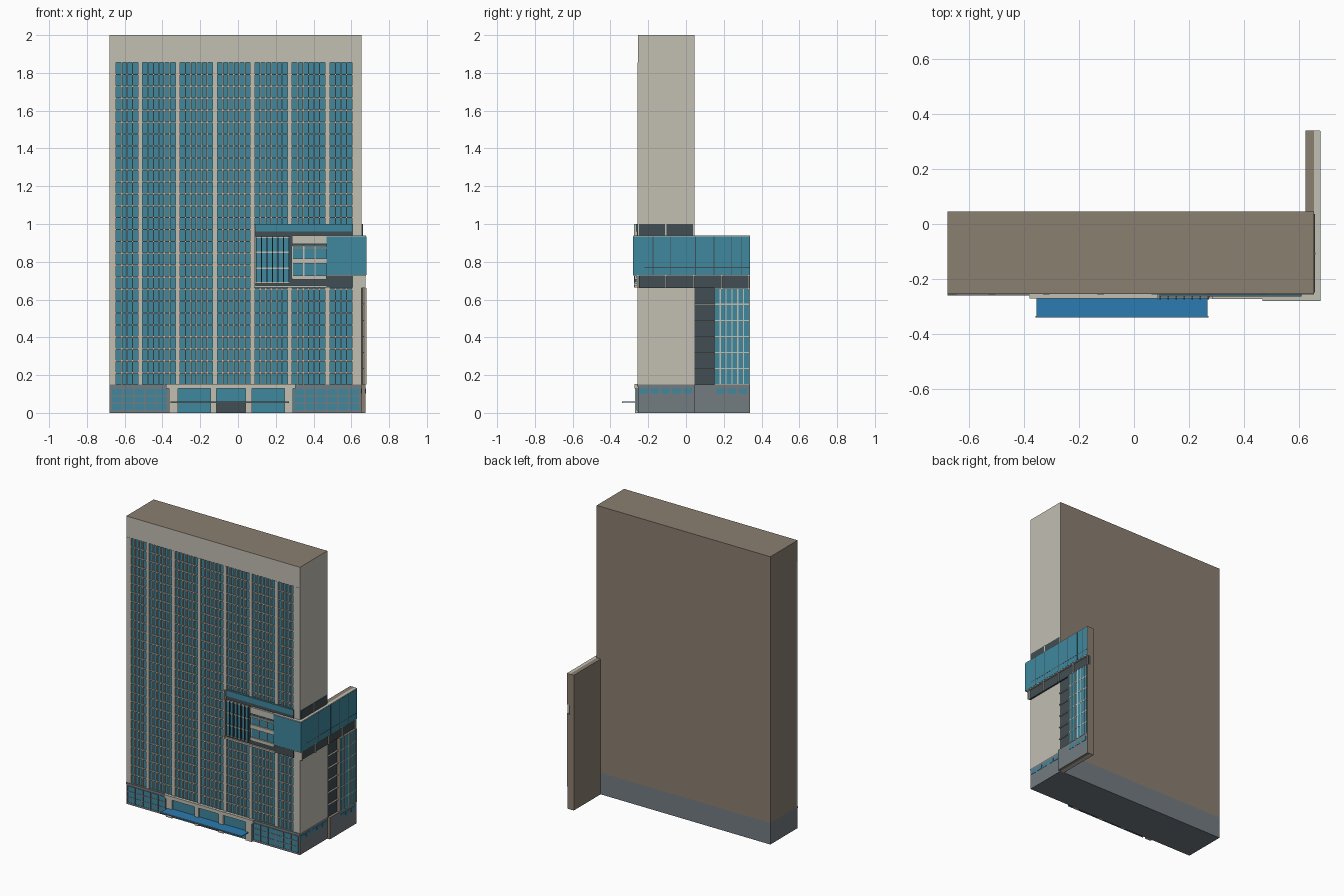
import bpy
import bmesh

cube = bpy.data.objects.get("Cube")
if cube:
    bpy.data.objects.remove(cube)

COLOURS = {
    "beige": (0.54, 0.52, 0.45),
    "brown": (0.26, 0.215, 0.165),
    "teal": (0.05, 0.245, 0.345),
    "dark": (0.054, 0.076, 0.086),
    "grey": (0.17, 0.20, 0.22),
    "blue": (0.025, 0.198, 0.445),
}
NAMES = list(COLOURS)
MATS = []
for key, rgb in COLOURS.items():
    m = bpy.data.materials.new(key)
    m.use_nodes = True
    m.diffuse_color = (*rgb, 1)
    bsdf = next(n for n in m.node_tree.nodes if n.type == "BSDF_PRINCIPLED")
    bsdf.inputs["Base Color"].default_value = (*rgb, 1)
    MATS.append(m)


class Part:
    """One named object assembled from coloured boxes."""

    def __init__(self, name):
        self.name = name
        self.bm = bmesh.new()

    def box(self, x, y, z, colour, rule=None):
        verts = bmesh.ops.create_cube(self.bm, size=1)["verts"]
        for v in verts:
            for i, (lo, hi) in enumerate((x, y, z)):
                v.co[i] = hi if v.co[i] > 0 else lo
        faces = {f for v in verts for f in v.link_faces}
        bmesh.ops.recalc_face_normals(self.bm, faces=list(faces))
        for f in faces:
            f.material_index = NAMES.index(rule(f.normal) if rule else colour)

    def panel(self, side, u, z, d, colour):
        """Box on the front (u along x) or right (u along y); d is its depth range."""
        if side == "front":
            self.box(u, (-d[1], -d[0]), z, colour)
        else:
            self.box(d, u, z, colour)

    def bars(self, side, u, z, d, cols, rows, width, colour, edges=True):
        """Evenly spaced upright and level bars over an area."""
        first = 0 if edges else 1
        for n, (lo, hi), upright in ((cols, u, True), (rows, z, False)):
            for i in range(first, n + 1 - first):
                c = lo + (hi - lo) * i / n
                span = (max(lo, c - width / 2), min(hi, c + width / 2))
                if upright:
                    self.panel(side, span, z, d, colour)
                else:
                    self.panel(side, u, span, (d[0], d[1] - 0.002), colour)

    def finish(self):
        mesh = bpy.data.meshes.new(self.name)
        self.bm.to_mesh(mesh)
        self.bm.free()
        for m in MATS:
            mesh.materials.append(m)
        bpy.context.collection.objects.link(bpy.data.objects.new(self.name, mesh))


def blind_sides(n):
    """Plain brown on the back, left and roof; beige elsewhere."""
    return "brown" if n.y > 0.5 or n.x < -0.5 or n.z > 0.5 else "beige"


def wing_sides(n):
    return "grey" if n.x > 0.5 else "brown"


L, R, BACK = -0.68, 0.655, 0.045

# Tower body, crown and base
p = Part("tower_body")
p.box((L, R), (-0.243, BACK), (0.15, 1.855), "beige", blind_sides)
p.box((L, R), (-0.255, BACK), (1.855, 2.0), "beige", blind_sides)
p.finish()
p = Part("tower_base")
p.box((L, R), (-0.255, BACK), (0, 0.15), "grey")
p.finish()

# Front windows: four panes at each end, groups of six between
GROUPS = [(-0.645, -0.53, 4)]
GROUPS += [(-0.505 + 0.198 * i, -0.332 + 0.198 * i, 6) for i in range(5)]
GROUPS += [(0.487, 0.604, 4)]
glass, wall = Part("front_windows"), Part("front_pillars")
edge = L
for lo, hi, n in GROUPS:
    wall.panel("front", (edge, lo), (0.15, 1.855), (0.243, 0.256), "beige")
    glass.panel("front", (lo, hi), (0.15, 1.855), (0.243, 0.245), "teal")
    wall.bars("front", (lo, hi), (0.15, 1.855), (0.244, 0.255), n, 27, 0.007,
              "beige", edges=False)
    edge = hi
wall.panel("front", (edge, R), (0.15, 1.855), (0.243, 0.256), "beige")
glass.finish()
wall.finish()

# Ground floor glazing either side of the entrance
p = Part("base_windows")
for u, n in (((-0.67, -0.375), 5), ((0.295, 0.645), 6)):
    p.panel("front", u, (0.012, 0.13), (0.255, 0.257), "teal")
    p.bars("front", u, (0.012, 0.13), (0.255, 0.261), n, 3, 0.007, "grey")
for i in range(10):
    y = -0.245 + 0.058 * i
    d = 0.655 if y < 0.14 else 0.675
    p.panel("right", (y, y + 0.045), (0.103, 0.13), (d, d + 0.002), "teal")
p.panel("front", (L, R), (0.14, 0.15), (0.255, 0.26), "grey")
p.finish()

# Entrance with columns, lintel and canopy
p = Part("entrance")
p.panel("front", (-0.365, 0.295), (0, 0.13), (0.255, 0.258), "teal")
p.panel("front", (-0.12, 0.04), (0, 0.055), (0.258, 0.261), "dark")
p.panel("front", (-0.38, 0.305), (0.128, 0.152), (0.255, 0.272), "beige")
for u in ((-0.365, -0.318), (-0.145, -0.115), (0.04, 0.075), (0.245, 0.292)):
    p.panel("front", u, (0, 0.13), (0.255, 0.27), "beige")
p.finish()
p = Part("canopy")
p.box((-0.355, 0.268), (-0.338, -0.258), (0.056, 0.061), "blue")
p.panel("front", (-0.358, 0.271), (0.053, 0.06), (0.335, 0.34), "grey")
p.finish()

# Rear wing: core, window block and recessed dark bay with ledges
p = Part("wing")
p.box((0.625, R), (BACK, 0.34), (0, 0.94), "brown", blind_sides)
p.box((R, 0.675), (0.15, 0.34), (0, 0.66), "brown", wing_sides)
p.box((R, 0.675), (BACK, 0.15), (0, 0.15), "brown", wing_sides)
p.panel("right", (BACK, 0.15), (0.15, 0.66), (R, 0.658), "dark")
for i in range(1, 6):
    z = 0.15 + 0.085 * i
    p.panel("right", (BACK, 0.15), (z - 0.003, z + 0.003), (R, 0.668), "beige")
p.finish()
p = Part("wing_windows")
p.panel("right", (0.15, 0.336), (0.15, 0.66), (0.675, 0.676), "teal")
p.bars("right", (0.15, 0.336), (0.15, 0.66), (0.675, 0.679), 6, 6, 0.006, "beige")
p.finish()

# Dark strips above and below the corner band, with beige dividers
p = Part("band_strips")
p.panel("right", (-0.25, 0.037), (0.935, 1.0), (R, 0.659), "dark")
p.panel("right", (-0.25, 0.336), (0.662, 0.725), (R, 0.666), "dark")
p.panel("right", (-0.112, -0.104), (0.935, 1.0), (R, 0.662), "beige")
for y in (-0.256, -0.108, 0.04, 0.188, 0.331):
    p.panel("right", (y - 0.004, y + 0.004), (0.662, 0.725), (R, 0.675), "beige")
p.finish()

# Glazed band wrapping the front right corner
p = Part("corner_band")
p.box((R, 0.678), (-0.255, 0.34), (0.725, 0.94), "beige",
      lambda n: "brown" if n.y > 0.5 else "beige")
p.panel("front", (0.468, 0.678), (0.725, 0.94), (0.255, 0.278), "beige")
p.panel("front", (0.468, 0.68), (0.73, 0.935), (0.278, 0.28), "teal")
p.panel("right", (-0.28, 0.338), (0.73, 0.935), (0.678, 0.6795), "teal")
for y in (-0.175, -0.083, 0.05, 0.148, 0.24, 0.292):
    p.panel("right", (y - 0.002, y + 0.002), (0.73, 0.935), (0.678, 0.68), "dark")
p.panel("right", (-0.22, 0.338), (0.768, 0.772), (0.678, 0.68), "dark")
p.finish()

# Front bay: dark recess, top glass, mullioned window and balconies
p = Part("front_bay")
p.panel("front", (0.09, 0.61), (0.665, 1.0), (0.243, 0.26), "dark")
p.panel("front", (0.09, 0.61), (0.96, 1.0), (0.26, 0.264), "teal")
p.panel("front", (0.09, 0.47), (0.663, 0.675), (0.255, 0.272), "beige")
p.panel("front", (0.085, 0.092), (0.663, 1.0), (0.255, 0.275), "beige")
p.panel("front", (0.092, 0.275), (0.69, 0.93), (0.26, 0.265), "teal")
for i in range(7):
    x = 0.096 + 0.029 * i
    p.panel("front", (x - 0.003, x + 0.003), (0.69, 0.935), (0.26, 0.275), "dark")
for z in (0.69, 0.765, 0.85, 0.93):
    p.panel("front", (0.092, 0.275), (z - 0.004, z + 0.004), (0.26, 0.27), "beige")
p.panel("front", (0.29, 0.468), (0.715, 0.885), (0.26, 0.264), "teal")
for z in ((0.705, 0.728), (0.79, 0.818), (0.868, 0.878), (0.893, 0.938)):
    p.panel("front", (0.285, 0.468), z, (0.26, 0.273), "beige")
for x in (0.287, 0.348, 0.408):
    p.panel("front", (x - 0.003, x + 0.003), (0.715, 0.885), (0.26, 0.268), "beige")
p.finish()
